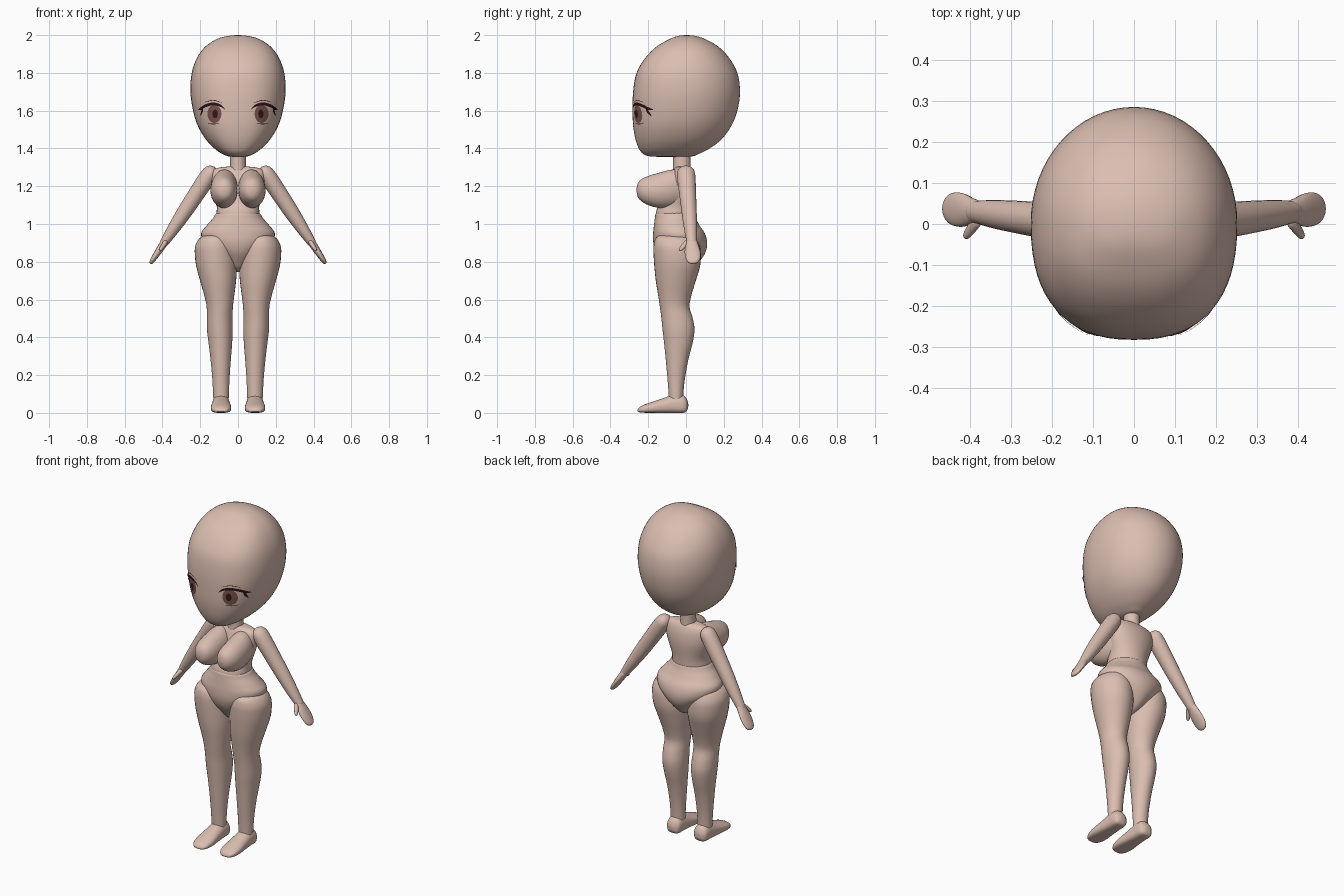
import bpy, bmesh, math
from mathutils import Matrix, Vector
from mathutils.bvhtree import BVHTree


def material(name, rgb):
    m = bpy.data.materials.new(name)
    m.diffuse_color = (*rgb, 1)
    return m


SKIN = material("skin", (0.71, 0.515, 0.44))
LASH = material("lash_dark", (0.025, 0.006, 0.008))
IRIS = material("iris_brown", (0.20, 0.09, 0.08))
PUPIL = material("pupil_dark", (0.03, 0.01, 0.01))

UP = Matrix.Identity(4)                       # rows run along z
ALONG_Y = Matrix(((1, 0, 0, 0), (0, 0, 1, 0), (0, 1, 0, 0), (0, 0, 0, 1)))


def spline(rows, steps):
    """Catmull-Rom through all columns of the rows."""
    out = []
    for i in range(len(rows) - 1):
        quad = zip(rows[max(i - 1, 0)], rows[i], rows[i + 1], rows[min(i + 2, len(rows) - 1)])
        quad = list(quad)
        for s in range(steps):
            t = s / steps
            out.append([0.5 * (2 * b + (c - a) * t + (2 * a - 5 * b + 4 * c - d) * t * t
                               + (3 * b - a - 3 * c + d) * t ** 3) for a, b, c, d in quad])
    return out + [list(rows[-1])]


def finish(bm, name, mat):
    me = bpy.data.meshes.new(name)
    bm.to_mesh(me)
    bm.free()
    me.materials.append(mat)
    me.polygons.foreach_set("use_smooth", [True] * len(me.polygons))
    ob = bpy.data.objects.new(name, me)
    bpy.context.collection.objects.link(ob)
    return ob


def loft(name, rows, matrix=UP, mirror=1, front=2.0, seg=32, steps=4):
    """Rows are (t, u_low, u_high, v_low, v_high); front is the roundness at v_low."""
    bm = bmesh.new()
    rings = []
    for t, u0, u1, v0, v1 in spline(rows, steps):
        ru, rv = max((u1 - u0) / 2, 0.001), max((v1 - v0) / 2, 0.001)
        ring = []
        for k in range(seg):
            a = math.tau * k / seg
            c, s = math.cos(a), math.sin(a)
            e = 2 / (front if s < 0 else 2.0)
            u = (u0 + u1) / 2 + ru * math.copysign(abs(c) ** e, c)
            v = (v0 + v1) / 2 + rv * math.copysign(abs(s) ** e, s)
            p = matrix @ Vector((u, v, t))
            ring.append(bm.verts.new((p.x * mirror, p.y, p.z)))
        rings.append(ring)
    for a, b in zip(rings, rings[1:]):
        for k in range(seg):
            j = (k + 1) % seg
            bm.faces.new((a[k], a[j], b[j], b[k]))
    bm.faces.new(rings[0])
    bm.faces.new(rings[-1])
    bmesh.ops.recalc_face_normals(bm, faces=bm.faces)
    return finish(bm, name, SKIN)


def sym(t, w, v0, v1):
    return (t, -w, w, v0, v1)


# Head, with a flattened face and a small chin
head = loft("head", [sym(*r) for r in (
    (1.355, 0.005, -0.10, -0.07), (1.358, 0.05, -0.19, 0.03), (1.372, 0.085, -0.228, 0.07),
    (1.40, 0.125, -0.25, 0.125), (1.45, 0.172, -0.268, 0.19), (1.52, 0.213, -0.28, 0.24),
    (1.60, 0.238, -0.283, 0.272), (1.70, 0.252, -0.28, 0.286), (1.80, 0.245, -0.262, 0.272),
    (1.88, 0.217, -0.215, 0.228), (1.94, 0.172, -0.155, 0.17), (1.98, 0.11, -0.085, 0.10),
    (1.996, 0.05, -0.04, 0.05), (2.0, 0.005, 0, 0.01))], front=2.45, seg=64)

loft("neck", [sym(1.26, 0.044, -0.07, 0.026), sym(1.33, 0.042, -0.068, 0.024),
              sym(1.41, 0.042, -0.07, 0.026)])

# Torso and pelvis
loft("torso", [sym(*r) for r in (
    (1.305, 0.03, -0.045, 0.005), (1.299, 0.10, -0.055, 0.018), (1.28, 0.138, -0.07, 0.032),
    (1.24, 0.142, -0.085, 0.045), (1.18, 0.133, -0.105, 0.05), (1.10, 0.113, -0.145, 0.044),
    (1.05, 0.114, -0.16, 0.042), (0.98, 0.11, -0.15, 0.04))], front=2.3)
loft("pelvis", [sym(*r) for r in (
    (1.065, 0.09, -0.14, 0.03), (1.055, 0.117, -0.16, 0.043), (1.03, 0.133, -0.165, 0.052),
    (0.99, 0.168, -0.17, 0.073), (0.95, 0.195, -0.174, 0.10), (0.90, 0.178, -0.173, 0.112),
    (0.85, 0.125, -0.158, 0.103), (0.80, 0.07, -0.125, 0.07), (0.765, 0.033, -0.095, 0.03),
    (0.745, 0.005, -0.05, -0.02))], front=2.1, seg=48)

# Arm frame: local z runs down the arm, local u is y, local v points outwards
start, end = Vector((0.15, 0, 1.265)), Vector((0.388, 0.03, 0.905))
axis = (end - start).normalized()
across = (Vector((0, 1, 0)) - axis * axis.y).normalized()
outward = axis.cross(across)
ARM = Matrix.Translation(start) @ Matrix((across, outward, axis)).transposed().to_4x4()


def tube(rows):
    return [(t, -a, a, -b, b) for t, a, b in rows]


for side, m in (("right", 1), ("left", -1)):
    loft(side + "_bust", [
        (-0.262, 0.070, 0.078, 1.175, 1.185), (-0.256, 0.046, 0.100, 1.145, 1.213),
        (-0.238, 0.026, 0.122, 1.122, 1.236), (-0.20, 0.010, 0.140, 1.100, 1.254),
        (-0.14, 0.003, 0.146, 1.085, 1.272), (-0.07, 0.003, 0.140, 1.09, 1.288),
        (0.0, 0.02, 0.12, 1.12, 1.28)], ALONG_Y, m)
    loft(side + "_arm", tube([
        (-0.045, 0.004, 0.004), (-0.037, 0.028, 0.024), (-0.012, 0.046, 0.040),
        (0.04, 0.048, 0.045), (0.14, 0.044, 0.043), (0.24, 0.040, 0.040),
        (0.34, 0.035, 0.033), (0.41, 0.029, 0.026), (0.445, 0.024, 0.020),
        (0.455, 0.004, 0.004)]), ARM, m, seg=24)
    loft(side + "_hand", tube([
        (0.415, 0.005, 0.005), (0.425, 0.026, 0.020), (0.45, 0.033, 0.020),
        (0.49, 0.041, 0.018), (0.53, 0.040, 0.015), (0.555, 0.031, 0.012),
        (0.567, 0.018, 0.008), (0.571, 0.002, 0.002)]), ARM, m, seg=24)
    tilt = ARM @ Matrix.Translation((-0.018, -0.004, 0.425)) @ Matrix.Rotation(
        math.radians(-42), 4, 'Y')
    loft(side + "_thumb", tube([
        (0, 0.004, 0.004), (0.008, 0.014, 0.012), (0.04, 0.013, 0.011),
        (0.066, 0.009, 0.008), (0.074, 0.002, 0.002)]), tilt, m, seg=16)
    loft(side + "_leg", [
        (0.944, 0.115, 0.135, -0.07, -0.04), (0.941, 0.075, 0.170, -0.13, 0.02),
        (0.925, 0.045, 0.203, -0.160, 0.05), (0.89, 0.018, 0.224, -0.171, 0.070),
        (0.85, 0.009, 0.229, -0.172, 0.078), (0.78, 0.006, 0.222, -0.168, 0.075),
        (0.70, 0.010, 0.201, -0.160, 0.052), (0.62, 0.020, 0.178, -0.147, 0.028),
        (0.56, 0.027, 0.166, -0.138, 0.019), (0.50, 0.029, 0.165, -0.130, 0.036),
        (0.44, 0.028, 0.164, -0.124, 0.045), (0.37, 0.031, 0.156, -0.116, 0.035),
        (0.28, 0.038, 0.145, -0.107, 0.012), (0.18, 0.045, 0.136, -0.098, -0.006),
        (0.10, 0.048, 0.132, -0.092, -0.014), (0.06, 0.050, 0.130, -0.09, -0.014)], UP, m)
    loft(side + "_foot", [
        (-0.257, 0.083, 0.097, 0.008, 0.014), (-0.250, 0.058, 0.121, 0.004, 0.027),
        (-0.225, 0.042, 0.138, 0.001, 0.042), (-0.18, 0.036, 0.144, 0.0, 0.058),
        (-0.12, 0.040, 0.140, 0.0, 0.078), (-0.06, 0.044, 0.136, 0.0, 0.098),
        (-0.02, 0.046, 0.134, 0.0, 0.096), (0.0, 0.054, 0.126, 0.005, 0.080),
        (0.010, 0.072, 0.108, 0.022, 0.058), (0.012, 0.086, 0.094, 0.035, 0.045)],
        ALONG_Y, m, front=3.2)

# Painted eyes: thin sheets laid onto the face
dg = bpy.context.evaluated_depsgraph_get()
face = BVHTree.FromObject(head, dg)


def decal(name, grid, mat, lift, mirror):
    bm = bmesh.new()
    rows = []
    for line in grid:
        row = []
        for x, z in line:
            hit, normal, _, _ = face.ray_cast(Vector((x * mirror, -1, z)), Vector((0, 1, 0)))
            row.append(bm.verts.new(hit + Vector((0, -lift, 0))))
        rows.append(row)
    for a, b in zip(rows, rows[1:]):
        for k in range(len(a) - 1):
            bm.faces.new((a[k], a[k + 1], b[k + 1], b[k]))
    bm.normal_update()
    for f in bm.faces:
        if f.normal.y > 0:
            f.normal_flip()
    finish(bm, name, mat)


def disc(cx, cz, rx, rz):
    return [[(cx + rx * r * math.cos(a), cz + rz * r * math.sin(a))
             for a in (math.tau * k / 28 for k in range(29))] for r in (0.02, 0.35, 0.7, 1)]


def ribbon(points):
    pts = spline(points, 6)
    return [[(x, z + w * s) for x, z, w in pts] for s in (-0.5, 0, 0.5)]


for side, m in (("right", 1), ("left", -1)):
    decal(side + "_iris", disc(0.125, 1.583, 0.037, 0.048), IRIS, 0.002, m)
    decal(side + "_pupil", disc(0.121, 1.583, 0.014, 0.023), PUPIL, 0.004, m)
    decal(side + "_upper_lash", ribbon([
        (0.068, 1.606, 0.003), (0.09, 1.625, 0.012), (0.13, 1.636, 0.015),
        (0.17, 1.627, 0.016), (0.195, 1.612, 0.016), (0.210, 1.606, 0.004)]), LASH, 0.006, m)
    decal(side + "_lash_corner", ribbon([
        (0.186, 1.603, 0.018), (0.193, 1.592, 0.024), (0.199, 1.575, 0.012)]), LASH, 0.005, m)
    decal(side + "_lid_crease", ribbon([
        (0.085, 1.641, 0.002), (0.13, 1.655, 0.004), (0.175, 1.645, 0.002)]), LASH, 0.003, m)
    decal(side + "_lower_lash", ribbon([
        (0.10, 1.534, 0.002), (0.13, 1.529, 0.004), (0.16, 1.534, 0.002)]), LASH, 0.003, m)
